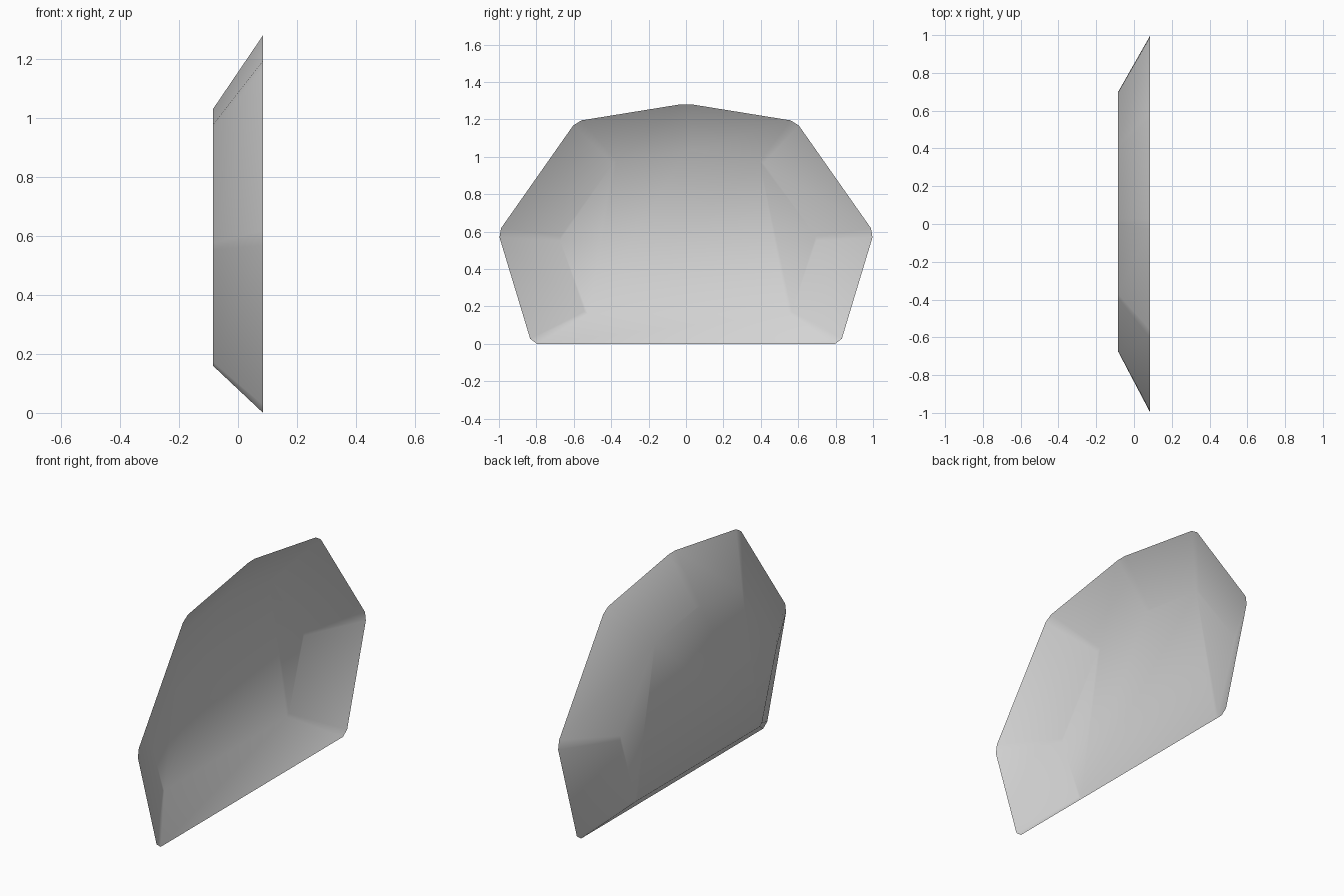
import bpy
import bmesh
from mathutils import Vector

cube = bpy.data.objects.get("Cube")
if cube:
    bpy.data.objects.remove(cube, do_unlink=True)


def mirrored_ring(half, apex):
    """Counter-clockwise (y, z) outline from its +y corners and the apex."""
    left = [(-y, z) for y, z in reversed(half)]
    pts = half + [apex] + left
    return [Vector(p) for p in pts]


def chamfer(ring, size):
    """Replace each corner with two points, cutting it by the given size."""
    out = []
    for i, p in enumerate(ring):
        before, after = ring[i - 1], ring[(i + 1) % len(ring)]
        out.append(p + (before - p).normalized() * size)
        out.append(p + (after - p).normalized() * size)
    return out


# Outer rim and smaller recessed floor outline
rim = chamfer(mirrored_ring([(0.825, 0), (1.005, 0.595), (0.587, 1.19)], (0, 1.285)), 0.028)
floor = chamfer(mirrored_ring([(0.55, 0.16), (0.69, 0.565), (0.395, 0.975)], (0, 1.032)), 0.014)
shift = 0.012

bm = bmesh.new()
rim_verts = [bm.verts.new((0.085, p.x, p.y)) for p in rim]
floor_verts = [bm.verts.new((-0.085, p.x + shift, p.y)) for p in floor]
n = len(rim_verts)

# Sloping walls between the rim and the floor
for i in range(n):
    j = (i + 1) % n
    bm.faces.new((rim_verts[i], rim_verts[j], floor_verts[j], floor_verts[i]))

# Floor: two side wings and a central panel
bm.faces.new(floor_verts[0:6])
bm.faces.new(floor_verts[8:14])
bm.faces.new([floor_verts[i] for i in (0, 5, 6, 7, 8, 13)])

mesh = bpy.data.meshes.new("dished_panel")
bm.to_mesh(mesh)
bm.free()
mesh.shade_smooth()

# Plain grey finish
grey = bpy.data.materials.new("light_grey")
grey.use_nodes = True
colour = (0.65, 0.65, 0.65, 1)
grey.diffuse_color = colour
grey.node_tree.nodes["Principled BSDF"].inputs["Base Color"].default_value = colour
mesh.materials.append(grey)

panel = bpy.data.objects.new("dished_panel", mesh)
bpy.context.collection.objects.link(panel)
